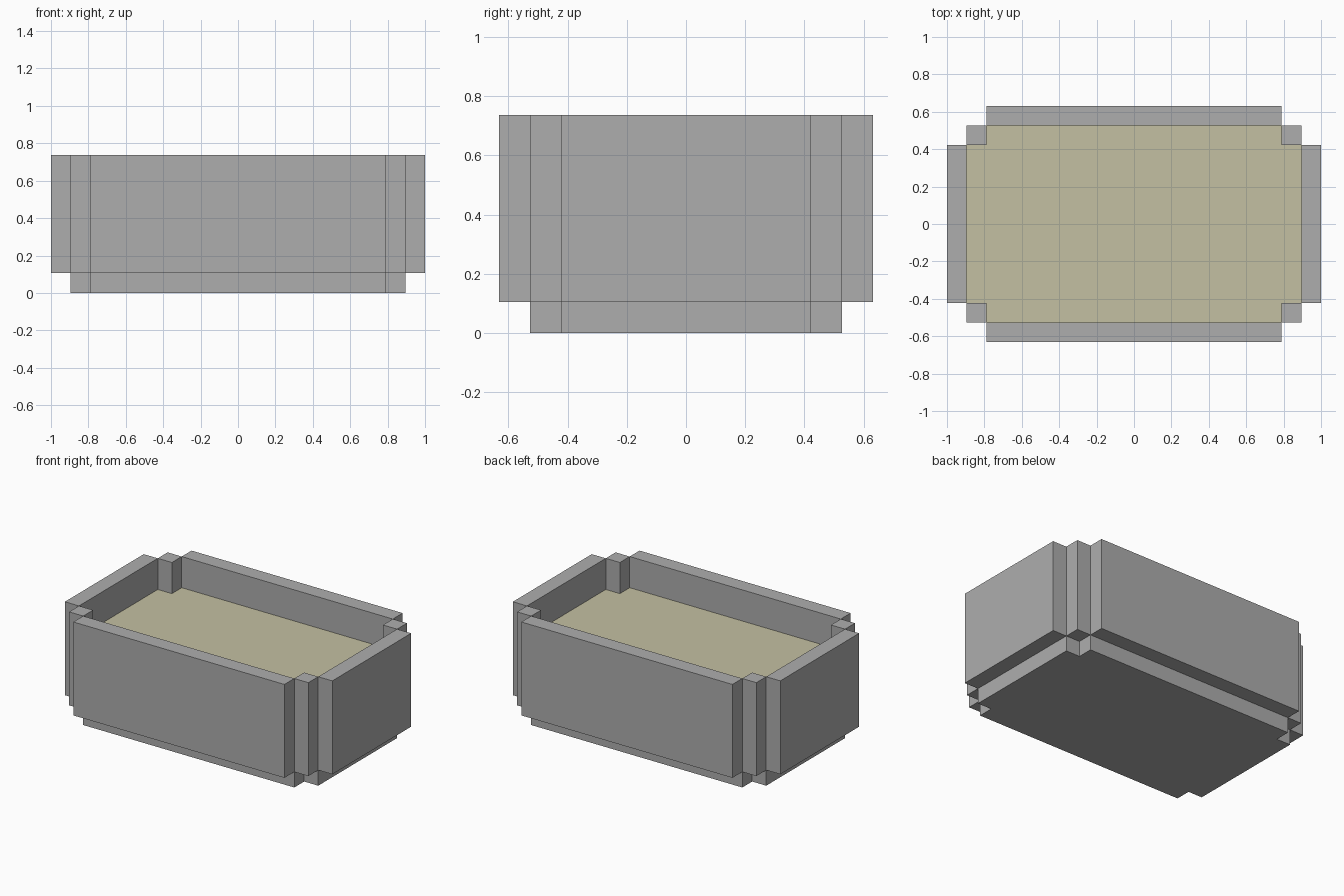
import bpy, bmesh

if "Cube" in bpy.data.objects:
    bpy.data.objects.remove(bpy.data.objects["Cube"])

U = 2 / 19                      # block size
X, Y = (7.5 * U, 8.5 * U, 9.5 * U), (4 * U, 5 * U, 6 * U)
TOP = 7 * U


def material(name, rgb):
    m = bpy.data.materials.new(name)
    m.diffuse_color = (*rgb, 1)
    m.use_nodes = True
    m.node_tree.nodes["Principled BSDF"].inputs["Base Color"].default_value = m.diffuse_color
    return m


stone = material("grey stone", (0.423, 0.423, 0.423))
sand = material("pale sand", (0.552, 0.527, 0.361))


def prism(name, outline, z0, z1, mat):
    """Extrude a flat outline from z0 up to z1."""
    bm = bmesh.new()
    face = bm.faces.new([bm.verts.new((x, y, z0)) for x, y in outline])
    new = bmesh.ops.extrude_face_region(bm, geom=[face])["geom"]
    for v in new:
        if isinstance(v, bmesh.types.BMVert):
            v.co.z = z1
    bmesh.ops.recalc_face_normals(bm, faces=bm.faces)
    me = bpy.data.meshes.new(name)
    bm.to_mesh(me)
    bm.free()
    me.materials.append(mat)
    ob = bpy.data.objects.new(name, me)
    bpy.context.collection.objects.link(ob)


def rect(x0, x1, y0, y1):
    x0, x1 = sorted((x0, x1))
    y0, y1 = sorted((y0, y1))
    return [(x0, y0), (x1, y0), (x1, y1), (x0, y1)]


# Rectangle with its four corner blocks notched out
a, b, c, d = X[0], X[1], Y[0], Y[1]
plus = [(-a, -d), (a, -d), (a, -c), (b, -c), (b, c), (a, c),
        (a, d), (-a, d), (-a, c), (-b, c), (-b, -c), (-a, -c)]

# Base slab and filling
prism("base", plus, 0, U, stone)
prism("filling", plus, U, 5 * U, sand)

# Side walls and corner posts
for s, side in ((-1, "front"), (1, "back")):
    prism(side + "_wall", rect(-X[0], X[0], s * Y[1], s * Y[2]), U, TOP, stone)
    for t, end in ((-1, "left"), (1, "right")):
        prism(f"{side}_{end}_post",
              rect(t * X[0], t * X[1], s * Y[0], s * Y[1]), U, TOP, stone)

# End walls
for t, end in ((-1, "left"), (1, "right")):
    prism(end + "_wall", rect(t * X[1], t * X[2], -Y[0], Y[0]), U, TOP, stone)
